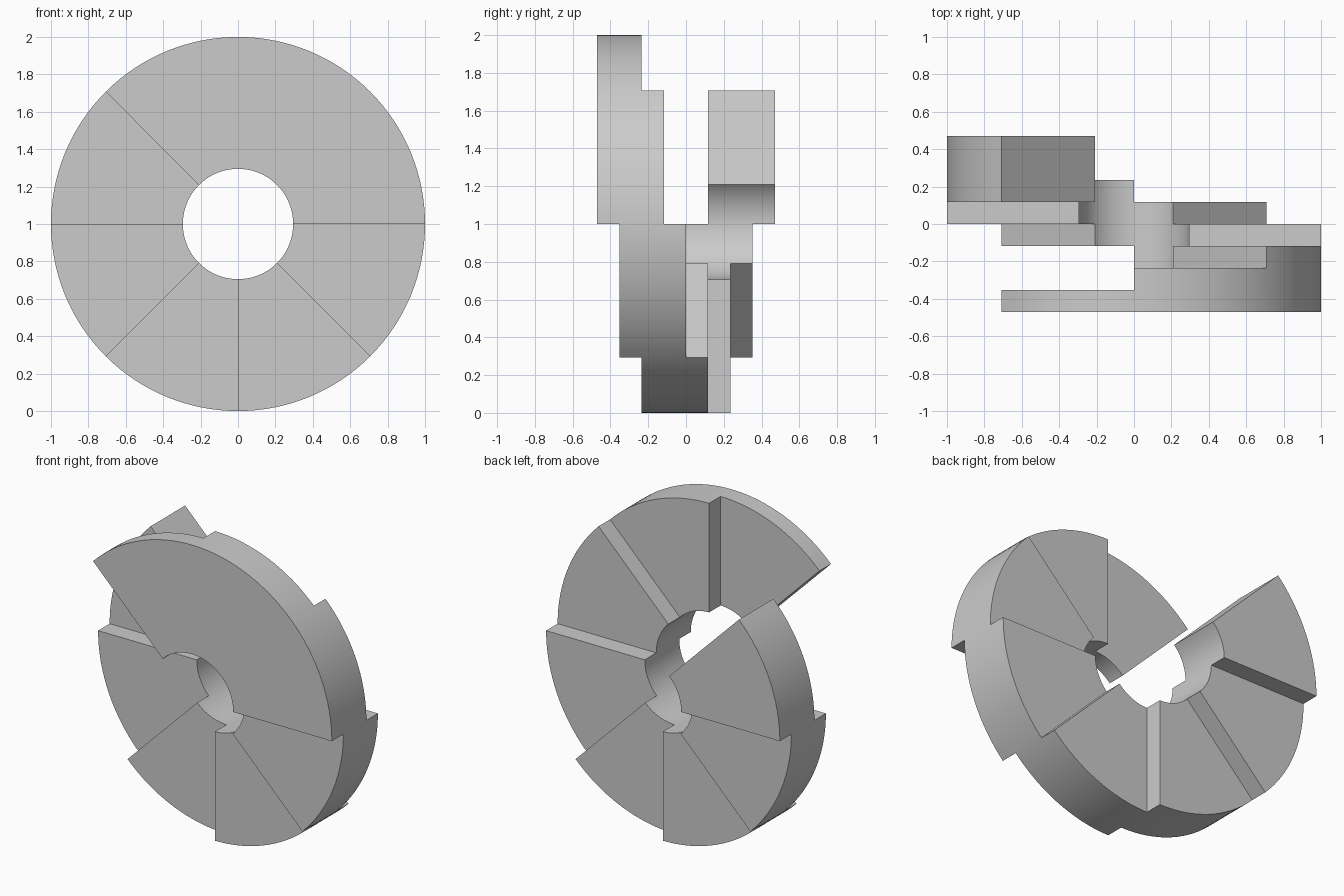
import bpy
import bmesh
from math import sin, cos, radians, pi

if "Cube" in bpy.data.objects:
    bpy.data.objects.remove(bpy.data.objects["Cube"], do_unlink=True)

OUTER, INNER = 1.0, 0.295
STEPS = 8            # sectors round the ring, and levels along y
ARC = 16             # segments in each sector
COUNT = STEPS * ARC
RISE = 0.94 / STEPS
START = radians(135)

grey = bpy.data.materials.new("grey")
grey.use_nodes = True
colour = (0.6, 0.6, 0.6, 1)
grey.diffuse_color = colour
grey.node_tree.nodes["Principled BSDF"].inputs["Base Color"].default_value = colour


def filled(segment, level):
    """Each sector is three levels deep and one level nearer the front than the last."""
    sector = (segment % COUNT) // ARC
    return 0 <= level < STEPS and 5 - sector <= level < 8 - sector


bm = bmesh.new()


def point(radius, segment, level):
    a = START + 2 * pi * segment / COUNT
    return bm.verts.new((radius * cos(a), (level - STEPS / 2) * RISE, 1 + radius * sin(a)))


def quad(*corners):
    bm.faces.new([point(*c) for c in corners])


# Stepped spiral ring: only the outside of the filled cells
for s in range(COUNT):
    for v in range(STEPS):
        if not filled(s, v):
            continue
        for r in (INNER, OUTER):
            quad((r, s, v), (r, s + 1, v), (r, s + 1, v + 1), (r, s, v + 1))
        for near, edge in ((v - 1, v), (v + 1, v + 1)):
            if not filled(s, near):
                quad((INNER, s, edge), (OUTER, s, edge), (OUTER, s + 1, edge), (INNER, s + 1, edge))
        for near, edge in ((s - 1, s), (s + 1, s + 1)):
            if not filled(near, v):
                quad((INNER, edge, v), (OUTER, edge, v), (OUTER, edge, v + 1), (INNER, edge, v + 1))

# Join the cells and merge flat areas
bmesh.ops.remove_doubles(bm, verts=bm.verts, dist=0.0001)
bmesh.ops.recalc_face_normals(bm, faces=bm.faces)
bmesh.ops.dissolve_limit(bm, angle_limit=radians(0.5), verts=bm.verts, edges=bm.edges)

mesh = bpy.data.meshes.new("stepped_spiral_ring")
bm.to_mesh(mesh)
bm.free()
mesh.materials.append(grey)
ring = bpy.data.objects.new("stepped_spiral_ring", mesh)
bpy.context.collection.objects.link(ring)

bpy.ops.object.select_all(action="DESELECT")
ring.select_set(True)
bpy.context.view_layer.objects.active = ring
bpy.ops.object.shade_smooth_by_angle(angle=radians(30))
